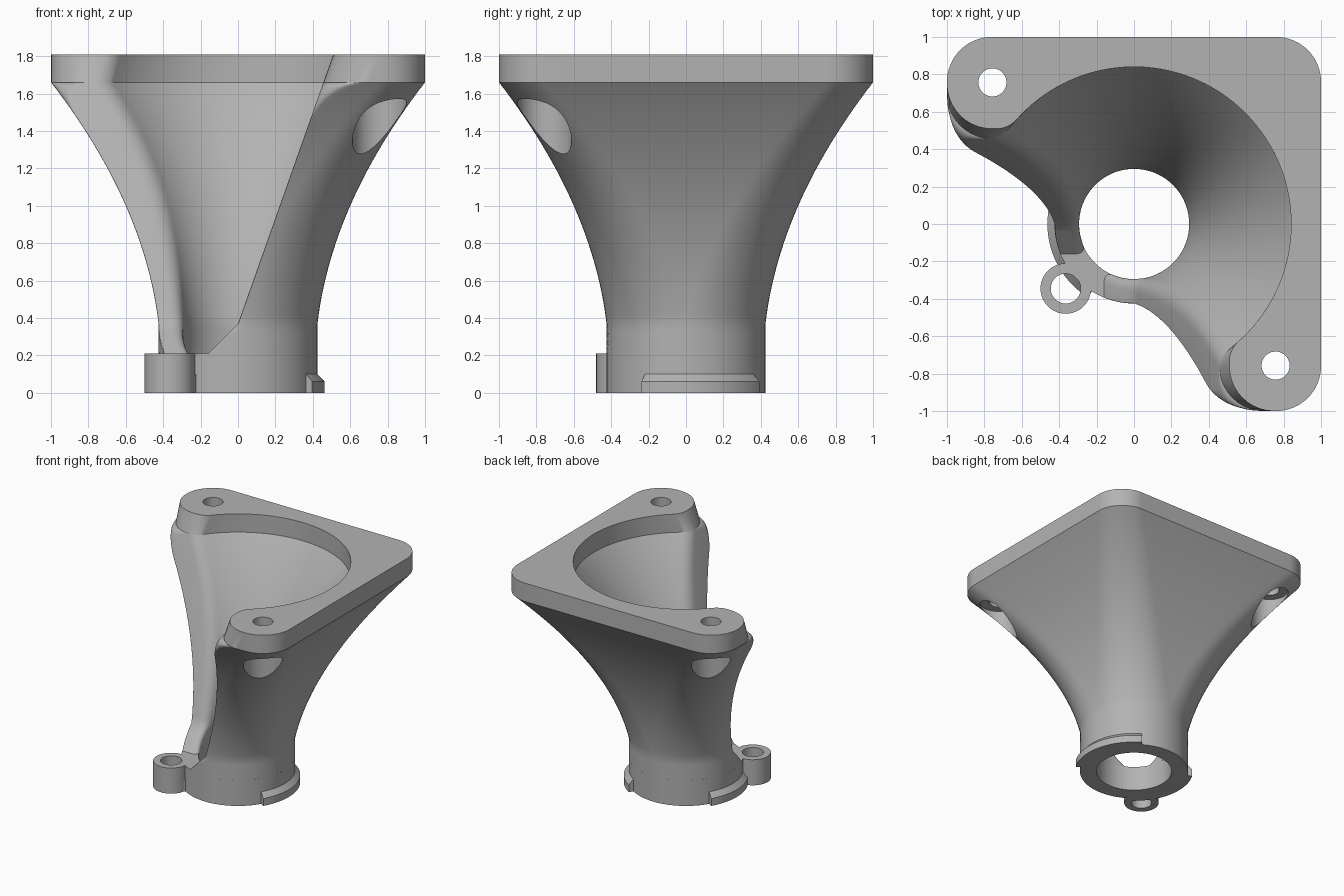
import bpy, bmesh, math
from math import sin, cos, pi, sqrt, asin, radians

if "Cube" in bpy.data.objects:
    bpy.data.objects.remove(bpy.data.objects["Cube"])

grey = bpy.data.materials.new("light_grey")
grey.diffuse_color = (0.45, 0.45, 0.45, 1)
grey.use_nodes = True
grey.node_tree.nodes["Principled BSDF"].inputs["Base Color"].default_value = grey.diffuse_color

FLANGE, TOP, NECK, FLOOR = 1.66, 1.81, 0.37, 0.21
R_OUT, R_BORE = 0.425, 0.295


def finish(bm, name):
    bmesh.ops.remove_doubles(bm, verts=bm.verts, dist=1e-5)
    bmesh.ops.recalc_face_normals(bm, faces=bm.faces)
    me = bpy.data.meshes.new(name)
    bm.to_mesh(me)
    bm.free()
    me.materials.append(grey)
    ob = bpy.data.objects.new(name, me)
    bpy.context.collection.objects.link(ob)
    return ob


def select(ob):
    bpy.ops.object.select_all(action='DESELECT')
    ob.select_set(True)
    bpy.context.view_layer.objects.active = ob


def smooth(ob):
    select(ob)
    bpy.ops.object.shade_smooth_by_angle(angle=radians(28))


def loft(loops, name):
    """Skin a stack of closed loops and cap both ends."""
    bm = bmesh.new()
    rows = [[bm.verts.new(p) for p in lp] for lp in loops]
    n = len(rows[0])
    for a, b in zip(rows, rows[1:]):
        for i in range(n):
            j = (i + 1) % n
            bm.faces.new((a[i], a[j], b[j], b[i]))
    bm.faces.new(rows[0])
    bm.faces.new(rows[-1])
    return finish(bm, name)


def sweep(profile, a0, a1, name, steps=64):
    """Turn an (r, z) profile about z between two angles in degrees."""
    full = a1 - a0 >= 360
    bm = bmesh.new()
    count = steps if full else steps + 1
    rows = []
    for i in range(count):
        a = radians(a0 + (a1 - a0) * i / steps)
        rows.append([bm.verts.new((r * cos(a), r * sin(a), z)) for r, z in profile])
    n = len(profile)
    for i in range(steps):
        a, b = rows[i], rows[(i + 1) % count]
        for k in range(n):
            m = (k + 1) % n
            bm.faces.new((a[k], a[m], b[m], b[k]))
    if not full:
        bm.faces.new(rows[0])
        bm.faces.new(rows[-1])
    return finish(bm, name)


def drill(ob, x, y, r, z0, z1):
    ring = lambda z: [(x + r * cos(2 * pi * i / 40), y + r * sin(2 * pi * i / 40), z) for i in range(40)]
    cutter = loft([ring(z0), ring(z1)], "drill_cutter")
    cutter.hide_render = True
    select(ob)
    mod = ob.modifiers.new("drill", 'BOOLEAN')
    mod.operation, mod.solver, mod.object = 'DIFFERENCE', 'EXACT', cutter
    bpy.ops.object.modifier_apply(modifier=mod.name)
    bpy.data.objects.remove(cutter)


def section(z):
    """C-shaped wall at one height: rounded square outside, circle inside, open corner."""
    t = min(max((z - NECK) / (FLANGE - NECK), 0), 1)
    flare = 0.264 * t + 0.736 * t * t
    w = R_OUT + (1 - R_OUT) * flare           # half width outside
    r = R_OUT + (0.24 - R_OUT) * t            # corner radius outside
    R = R_BORE + (0.84 - R_BORE) * flare      # radius inside
    f = 0.354 * (z - NECK) if z > NECK else z - NECK   # where the opening is cut
    c = w - r
    u = min(max((z - 1.43) / 0.23, 0), 1)
    d = max(0.004, 0.24 * (1 - sqrt(1 - u * u)))       # lug rounding
    e = 0.07                                           # inner edge rounding
    # half outside, from the cut to the diagonal
    if c <= f or c < 1e-6:
        start = asin((f + d - c) / r)
        xa = c + r * cos(asin((f - c) / r))
        side = c + r * sin(start)
        x_side = c + r * cos(start)
    else:
        start, xa, side, x_side = 0, w, f + d, w
    half = []
    for i in range(5):
        k = i / 5
        half.append((-x_side, side + (c - side) * k) if start == 0 else None)
    for i in range(17):
        a = start + (pi / 2 - start) * i / 16
        half.append((-c - r * cos(a), c + r * sin(a)))
    first = next(p for p in half if p)
    half = [p or first for p in half]
    half += [(-c + 2 * c * i / 12, w) for i in range(1, 12)]
    half += [(c + r * sin(a), c + r * cos(a)) for a in [pi / 4 * i / 8 for i in range(9)]]
    half.reverse()
    # rounded outer edge of the cut
    half += [(-xa + d - d * cos(a), f + d - d * sin(a)) for a in [pi / 2 * i / 10 for i in range(1, 11)]]
    # rounded inner edge of the cut
    xi = -sqrt(R * R - f * f)
    a0 = pi - asin(f / R) - e / R
    q = (R * cos(a0), R * sin(a0))
    for i in range(9):
        k = i / 8
        p0, p1, p2 = (1 - k) ** 2, 2 * k * (1 - k), k * k
        half.append((p0 * (xi - e) + p1 * xi + p2 * q[0], (p0 + p1) * f + p2 * q[1]))
    # half inside, back to the diagonal
    half += [(R * cos(a), R * sin(a)) for a in [a0 + (pi / 4 - a0) * i / 36 for i in range(1, 37)]]
    loop = half + [(y, x) for x, y in reversed(half)][1:-1]
    return [(x, y, z) for x, y in loop]


# flared duct with its flange
heights = [FLOOR + (NECK - FLOOR) * i / 4 for i in range(4)]
heights += [NECK + (1.43 - NECK) * i / 22 for i in range(22)]
heights += [1.43 + 0.23 * sin(pi / 2 * i / 12) for i in range(13)] + [TOP]
duct = loft([section(z) for z in heights], "flared_duct")
for x, y in ((-0.757, 0.757), (0.757, -0.757)):
    drill(duct, x, y, 0.145, 1.0, 1.59)
    drill(duct, x, y, 0.075, 1.4, 2.0)
smooth(duct)

# collar ring at the base
collar = sweep([(R_BORE, 0), (R_OUT, 0), (R_OUT, FLOOR), (R_BORE, FLOOR)], 0, 360, "collar", 96)
smooth(collar)

# bayonet tabs on either side of the collar
tab = [(0.41, 0), (0.463, 0), (0.463, 0.06), (0.425, 0.10), (0.41, 0.10)]
for name, a in (("right_tab", -31), ("left_tab", 149)):
    smooth(sweep(tab, a, a + 89, name, 28))

# screw boss beside the collar
boss = sweep([(0.08, 0), (0.135, 0), (0.135, FLOOR), (0.08, FLOOR)], 0, 360, "screw_boss", 48)
boss.location = (-0.365, -0.345, 0)
smooth(boss)
